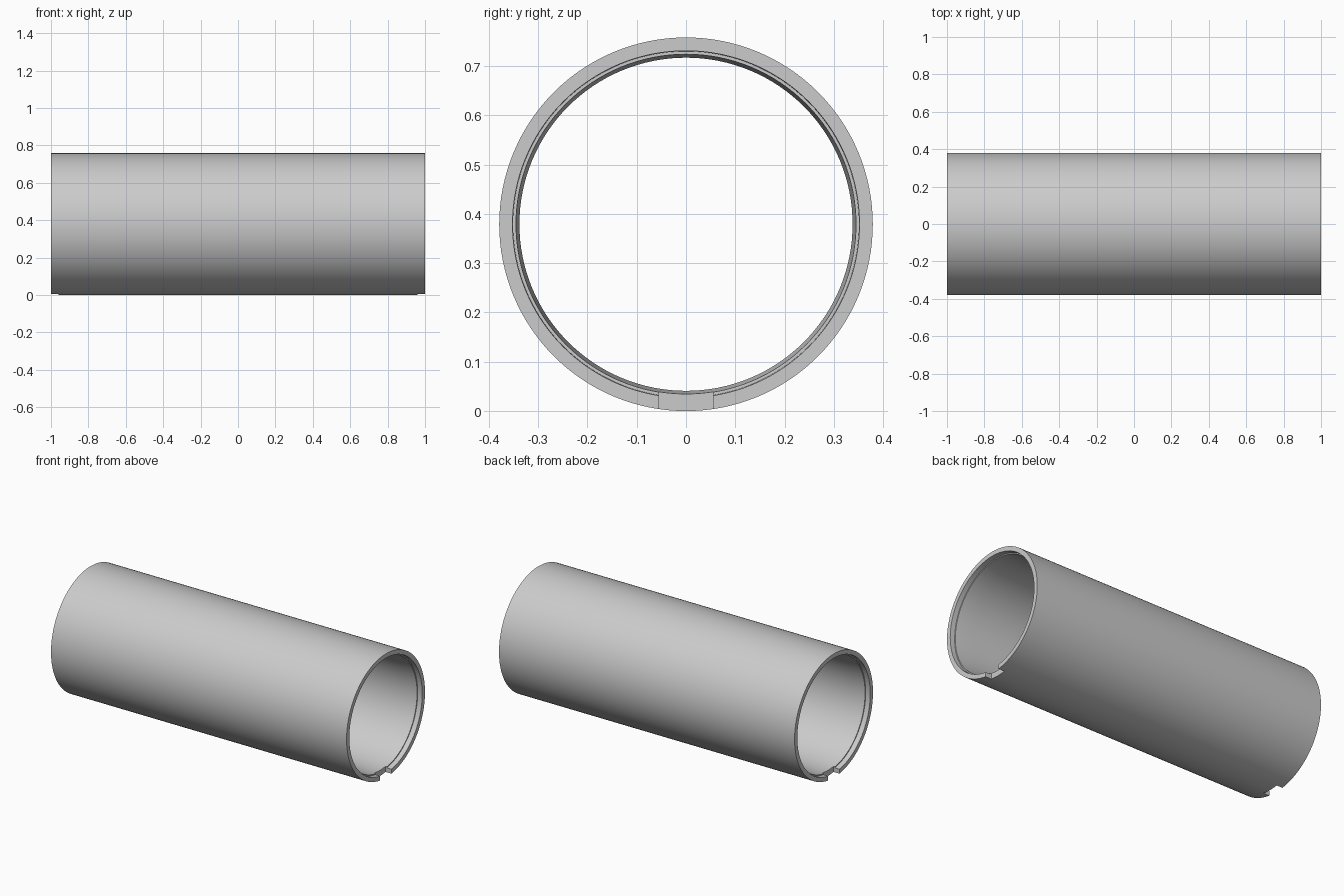
import bpy, bmesh, math

cube = bpy.data.objects.get("Cube")
if cube:
    bpy.data.objects.remove(cube, do_unlink=True)

RADIUS = 0.379
SEGMENTS = 128
NOTCH_DEPTH = 0.04
NOTCH_WIDTH = 0.11

grey = bpy.data.materials.new("light_grey")
grey.use_nodes = True
colour = (0.6, 0.6, 0.6, 1)
grey.diffuse_color = colour
grey.node_tree.nodes["Principled BSDF"].inputs["Base Color"].default_value = colour


def make_object(name, bm):
    bmesh.ops.recalc_face_normals(bm, faces=bm.faces)
    mesh = bpy.data.meshes.new(name)
    bm.to_mesh(mesh)
    bm.free()
    mesh.materials.append(grey)
    obj = bpy.data.objects.new(name, mesh)
    bpy.context.collection.objects.link(obj)
    return obj


# Tube wall profile (x, radius): outer skin, recessed mouth, stepped taper, bore
half = [(1.0, RADIUS), (1.0, 0.352), (0.97, 0.351), (0.97, 0.345), (0.86, 0.338)]
profile = half + [(-x, r) for x, r in reversed(half)]

bm = bmesh.new()
rings = []
for i in range(SEGMENTS):
    a = 2 * math.pi * i / SEGMENTS
    rings.append([bm.verts.new((x, r * math.sin(a), RADIUS - r * math.cos(a)))
                  for x, r in profile])
for i, ring in enumerate(rings):
    following = rings[(i + 1) % SEGMENTS]
    for j in range(len(profile)):
        k = (j + 1) % len(profile)
        bm.faces.new((ring[j], ring[k], following[k], following[j]))
tube = make_object("tube", bm)

# Locating notch through the wall at the bottom of each end
for side, label in ((1, "left"), (-1, "right")):
    bm = bmesh.new()
    bmesh.ops.create_cube(bm, size=1)
    bmesh.ops.scale(bm, verts=bm.verts, vec=(2 * NOTCH_DEPTH, NOTCH_WIDTH, 0.2))
    bmesh.ops.translate(bm, verts=bm.verts, vec=(side, 0, 0))
    cutter = make_object(label + "_notch_cutter", bm)
    cutter.hide_render = True
    cutter.hide_set(True)
    cut = tube.modifiers.new(label + "_notch", "BOOLEAN")
    cut.operation = "DIFFERENCE"
    cut.solver = "EXACT"
    cut.object = cutter

# Apply the cuts, then shade the round walls smooth
bpy.ops.object.select_all(action="DESELECT")
tube.select_set(True)
bpy.context.view_layer.objects.active = tube
for modifier in list(tube.modifiers):
    bpy.ops.object.modifier_apply(modifier=modifier.name)
for obj in list(bpy.data.objects):
    if obj.name.endswith("_notch_cutter"):
        bpy.data.objects.remove(obj, do_unlink=True)
bpy.ops.object.shade_smooth_by_angle(angle=math.radians(30))
